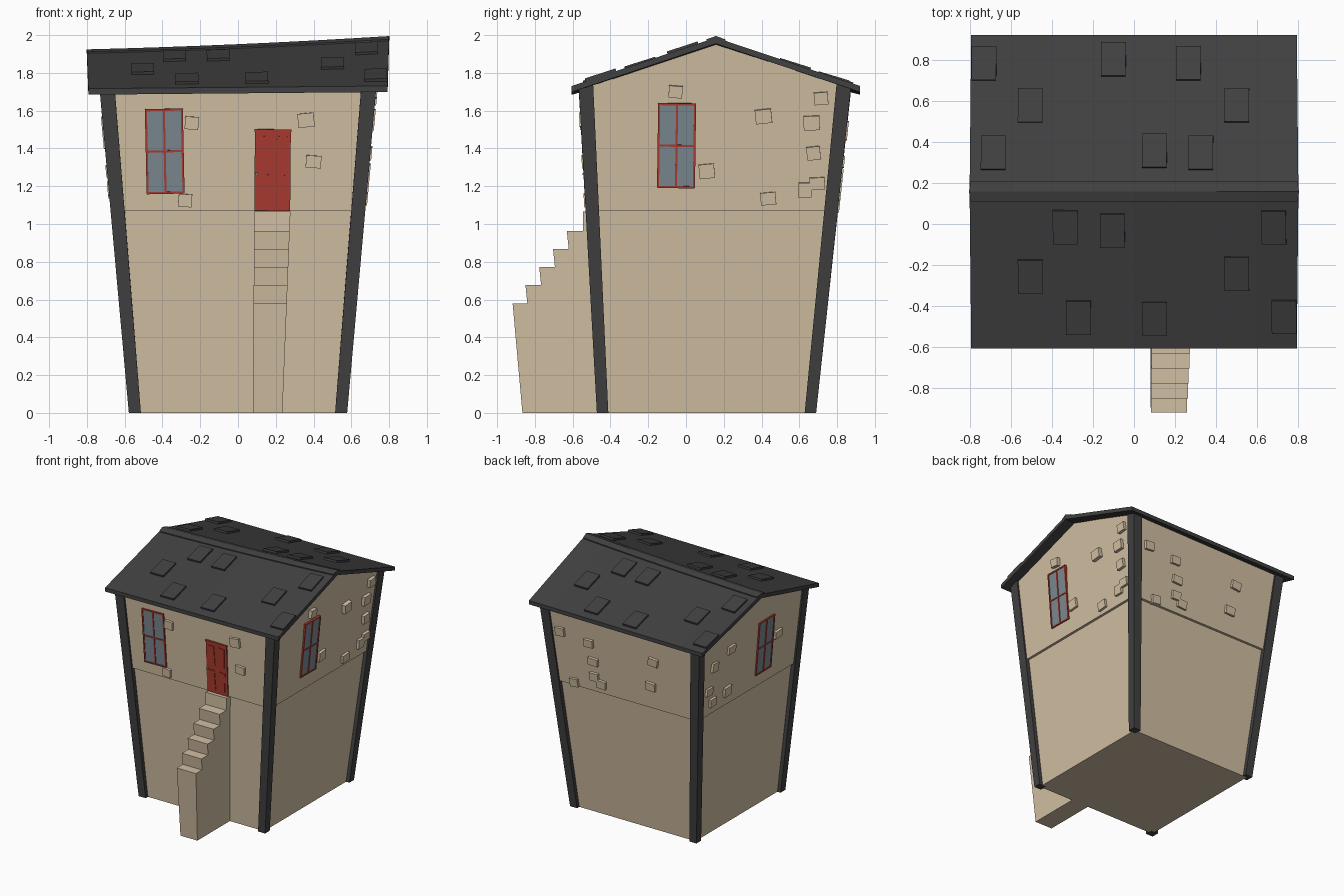
import bpy, bmesh, math, random
from mathutils import Matrix, Vector

if "Cube" in bpy.data.objects:
    bpy.data.objects.remove(bpy.data.objects["Cube"])

random.seed(4)


def material(name, rgb):
    m = bpy.data.materials.new(name)
    m.diffuse_color = (*rgb, 1)
    m.use_nodes = True
    m.node_tree.nodes["Principled BSDF"].inputs["Base Color"].default_value = m.diffuse_color
    return m


PLASTER = material("beige plaster", (0.64, 0.52, 0.365))
DARK = material("dark slate", (0.052, 0.052, 0.052))
RED = material("red paint", (0.40, 0.045, 0.03))
GLASS = material("blue grey glass", (0.20, 0.25, 0.285))
METAL = material("pale metal", (0.45, 0.42, 0.38))


def finish(name, bm, mat):
    bmesh.ops.recalc_face_normals(bm, faces=bm.faces)
    me = bpy.data.meshes.new(name)
    bm.to_mesh(me)
    bm.free()
    me.materials.append(mat)
    ob = bpy.data.objects.new(name, me)
    bpy.context.collection.objects.link(ob)
    return ob


def loft(bm, rings):
    """Closed solid through rings of equal point count, capped at both ends."""
    vs = [[bm.verts.new(p) for p in r] for r in rings]
    n = len(vs[0])
    for a, b in zip(vs, vs[1:]):
        for i in range(n):
            bm.faces.new((a[i], a[(i + 1) % n], b[(i + 1) % n], b[i]))
    bm.faces.new(vs[0])
    bm.faces.new(vs[-1])


def box(bm, mat, size, offset=(0, 0, 0)):
    m = mat @ Matrix.Translation(offset) @ Matrix.Diagonal((*size, 1))
    bmesh.ops.create_cube(bm, size=1, matrix=m)


# Outer planes of the flaring house as functions of height
def front(z): return -0.472 - 0.0565 * z
def back(z): return 0.689 + 0.109 * z
def side(z): return 0.578 + 0.091 * z


RIDGE = 0.158


def roof(x, y):
    """Height of the crooked roof's top surface."""
    eave = 1.724 + 0.009 * x
    top = 1.944 + 0.044 * x + 0.012 * x * x
    return top + (eave - top) * abs(y - RIDGE) / 0.762


# Walls: lower storey and slightly overhanging gabled upper storey
def ring(z, d):
    return [(-side(z) + d, front(z) + d, z), (side(z) - d, front(z) + d, z),
            (side(z) - d, back(z) - d, z), (-side(z) + d, back(z) - d, z)]


bm = bmesh.new()
loft(bm, [ring(0, 0.03), ring(1.07, 0.035)])
finish("lower_walls", bm, PLASTER)

bm = bmesh.new()
gables = []
for s in (-1, 1):
    pts = []
    for y, z in ((front(1.07) + 0.015, 1.07), (back(1.07) - 0.015, 1.07),
                 (back(1.71) - 0.015, None), (RIDGE, None), (front(1.71) + 0.015, None)):
        x = s * (side(z or 1.71) - 0.015)
        pts.append((x, y, z if z else roof(x, y) - 0.02))
    gables.append(pts)
loft(bm, gables)
finish("upper_walls", bm, PLASTER)

# Corner posts
bm = bmesh.new()
for sx in (-1, 1):
    for yf, sy in ((front, -1), (back, 1)):
        rings = []
        for z, w in ((0, 0.064), (1.7, 0.08)):
            xo, yo = sx * side(z), yf(z)
            xi, yi = xo - sx * w, yo - sy * w * 0.95
            rings.append([(x, y, z if z == 0 else roof(x, y) - 0.015)
                          for x, y in ((xo, yo), (xi, yo), (xi, yi), (xo, yi))])
        loft(bm, rings)
finish("corner_posts", bm, DARK)


# Roof sheet and ridge cap follow the same curve
def sheet(name, y0, y1, half, hi, lo):
    bm = bmesh.new()
    rings = []
    for i in range(9):
        t = -1 + i / 4
        ex, rx = t * (half - 0.008), t * half
        top = [(ex, y0), (rx, RIDGE), (ex, y1)]
        rings.append([(x, y, roof(x, y) + hi) for x, y in top] +
                     [(x, y, roof(x, y) + lo) for x, y in reversed(top)])
    loft(bm, rings)
    finish(name, bm, DARK)


sheet("roof", -0.605, 0.92, 0.80, 0, -0.032)
sheet("ridge_cap", RIDGE - 0.05, RIDGE + 0.05, 0.803, 0.008, -0.01)

# Loose raised roof tiles
TILES = [(-.73, .78), (-.10, .80), (.265, .78), (-.505, .575), (.50, .575),
         (-.685, .345), (.10, .355), (.325, .345), (-.335, -.015), (-.105, -.03),
         (.68, -.015), (-.505, -.255), (.50, -.24), (-.27, -.455), (.10, -.46), (.73, -.45)]
bm = bmesh.new()
for x, y in TILES:
    e = 0.02
    u = Vector((e, 0, roof(x + e, y) - roof(x, y))).normalized()
    v = Vector((0, e, roof(x, y + e) - roof(x, y))).normalized()
    n = u.cross(v).normalized()
    m = Matrix((u, n.cross(u), n)).transposed().to_4x4()
    m.translation = (x, y, roof(x, y))
    box(bm, m, (0.12, 0.17, 0.03))
finish("raised_roof_tiles", bm, DARK)

# Frames lying on a leaning wall: local x along the wall, y up, z outward
WALLS = {
    "front": ((1, 0, 0), lambda u, z: (u, front(z) + 0.015, z)),
    "back": ((-1, 0, 0), lambda u, z: (u, back(z) - 0.015, z)),
    "right": ((0, 1, 0), lambda u, z: (side(z) - 0.015, u, z)),
    "left": ((0, -1, 0), lambda u, z: (-side(z) + 0.015, u, z)),
}


def on_wall(wall, u, z, turn=0):
    axis, pos = WALLS[wall]
    axis = Vector(axis)
    up = (Vector(pos(u, z + 0.1)) - Vector(pos(u, z))).normalized()
    m = Matrix((axis, up, axis.cross(up))).transposed().to_4x4()
    m.translation = pos(u, z)
    return m @ Matrix.Rotation(math.radians(turn), 4, 'Z')


# Stones poking out of the plaster
STONES = {
    "front": [(-.245, 1.535), (-.28, 1.125), (.36, 1.55), (.40, 1.33)],
    "right": [(-.055, 1.70), (.41, 1.57), (.715, 1.665), (.665, 1.535), (.675, 1.375),
              (.695, 1.215), (.63, 1.18), (.435, 1.135), (.11, 1.28)],
    "back": [(.56, 1.51), (.30, 1.48), (.27, 1.33), (-.29, 1.48), (.27, 1.20),
             (.46, 1.10), (.21, 1.15), (-.25, 1.26)],
    "left": [(.42, 1.54), (.63, 1.47), (.62, 1.17), (.68, 1.28), (.43, 1.19), (-.20, 1.43)],
}
for wall, spots in STONES.items():
    bm = bmesh.new()
    for u, z in spots:
        m = on_wall(wall, u, z, random.uniform(-7, 7))
        box(bm, m, (random.uniform(.07, .09), random.uniform(.06, .078), 0.04))
    finish(wall + "_wall_stones", bm, PLASTER)

# Windows: glass plate, red surround and cross bars
for wall, u, z, turn in (("front", -.388, 1.385, 1.2), ("right", -.05, 1.415, -0.8),
                         ("left", -.04, 1.395, 0.8)):
    m = on_wall(wall, u, z, turn)
    w, h = 0.19, 0.44
    bm = bmesh.new()
    box(bm, m, (w, h, 0.012))
    finish(wall + "_window_glass", bm, GLASS)
    bm = bmesh.new()
    for s in (-1, 0, 1):
        box(bm, m, (0.011, h + 0.008, 0.022), (s * w / 2, 0, 0))
        box(bm, m, (w + 0.008, 0.011, 0.022), (0, s * h / 2, 0))
    finish(wall + "_window_frame", bm, RED)

# Door with four raised panels and a knob
m = on_wall("front", 0.183, 1.285, -0.5)
bm = bmesh.new()
box(bm, m, (0.19, 0.43, 0.016))
for sx in (-1, 1):
    for y in (-0.105, 0.1):
        box(bm, m @ Matrix.Translation((sx * 0.045, y, 0)) @ Matrix.Rotation(-sx * 0.05, 4, 'Z'),
            (0.055, 0.16, 0.026))
box(bm, m, (0.195, 0.014, 0.026), (0, 0.21, 0))
finish("door", bm, RED)
bm = bmesh.new()
box(bm, m, (0.013, 0.013, 0.04), (-0.083, -0.02, 0))
finish("door_knob", bm, METAL)

# Stone steps, tapering towards the ground
profile = [(-.42, 0), (-.866, 0), (-.918, .58)]
for i in range(4):
    y, z = -.84 + .073 * i, .58 + .096 * i
    profile += [(y, z), (y - .01, z + .096)]
profile += [(-.545, .964), (-.545, 1.065), (-.45, 1.065)]
bm = bmesh.new()
loft(bm, [[(0.08 + 0.005 * z, y, z) for y, z in profile],
          [(0.235 + 0.04 * z, y, z) for y, z in profile]])
finish("front_steps", bm, PLASTER)
